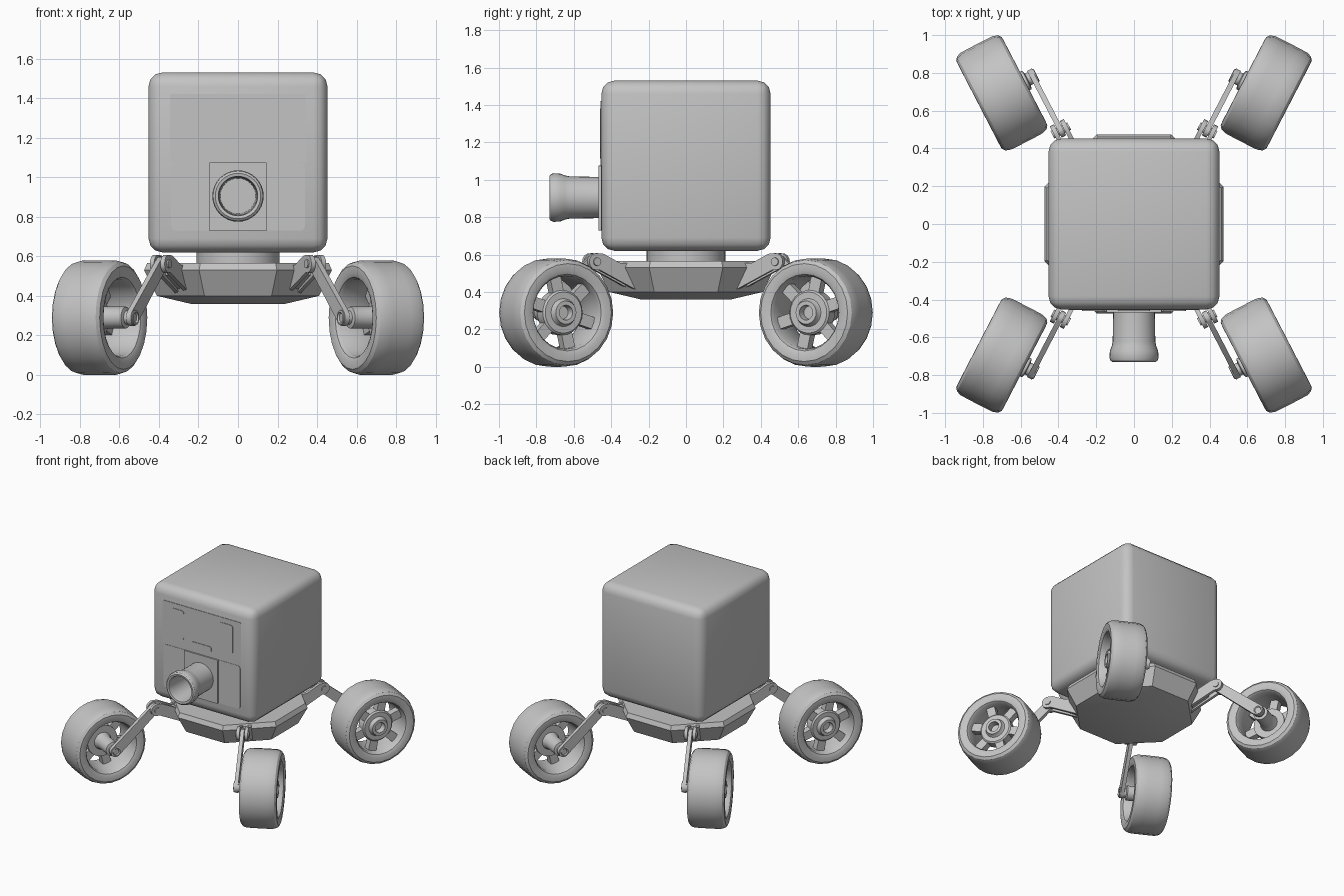
import bpy, bmesh
from math import sin, cos, pi, radians, atan2
from mathutils import Matrix, Vector

old = bpy.data.objects.get("Cube")
if old:
    bpy.data.objects.remove(old)

grey = bpy.data.materials.new("plain_grey")
grey.use_nodes = True
COLOUR = (0.55, 0.55, 0.55, 1)
grey.diffuse_color = COLOUR
grey.node_tree.nodes["Principled BSDF"].inputs["Base Color"].default_value = COLOUR
parts = []


def finish(bm, name, matrix=Matrix()):
    bm.transform(matrix)
    bmesh.ops.remove_doubles(bm, verts=bm.verts, dist=1e-5)
    bmesh.ops.recalc_face_normals(bm, faces=bm.faces)
    mesh = bpy.data.meshes.new(name)
    bm.to_mesh(mesh)
    bm.free()
    mesh.materials.append(grey)
    obj = bpy.data.objects.new(name, mesh)
    bpy.context.collection.objects.link(obj)
    parts.append(obj)
    return obj


def lathe(name, profile, sides, matrix=Matrix(), turn=0.0, closed=False):
    """Spin (radius, height) points about the local z axis."""
    bm = bmesh.new()
    rings = []
    for i in range(sides):
        a = turn + 2 * pi * i / sides
        rings.append([bm.verts.new((r * cos(a), r * sin(a), h)) for r, h in profile])
    n = len(profile)
    for i in range(sides):
        p, q = rings[i], rings[(i + 1) % sides]
        for j in range(n if closed else n - 1):
            k = (j + 1) % n
            bm.faces.new((p[j], q[j], q[k], p[k]))
    bmesh.ops.dissolve_degenerate(bm, edges=bm.edges, dist=1e-6)
    return finish(bm, name, matrix)


def plate(name, outline, low, high, matrix=Matrix()):
    """Extrude a flat outline along the local z axis."""
    bm = bmesh.new()
    bottom = [bm.verts.new((x, y, low)) for x, y in outline]
    top = [bm.verts.new((x, y, high)) for x, y in outline]
    bm.faces.new(bottom)
    bm.faces.new(top)
    for i in range(len(outline)):
        j = (i + 1) % len(outline)
        bm.faces.new((bottom[i], bottom[j], top[j], top[i]))
    return finish(bm, name, matrix)


def arc(cx, cy, r, start, end, steps=8):
    return [(cx + r * cos(start + (end - start) * i / steps),
             cy + r * sin(start + (end - start) * i / steps)) for i in range(steps + 1)]


def rounded(x0, x1, y0, y1, r):
    corners = ((x1 - r, y1 - r), (x0 + r, y1 - r), (x0 + r, y0 + r), (x1 - r, y0 + r))
    return [p for i, (x, y) in enumerate(corners)
            for p in arc(x, y, r, i * pi / 2, (i + 1) * pi / 2, 4)]


# Head: rounded cube
bm = bmesh.new()
bmesh.ops.create_cube(bm, size=1, matrix=Matrix.Translation((0, 0, 1.075)) @ Matrix.Diagonal((0.905, 0.905, 0.91, 1)))
bmesh.ops.bevel(bm, geom=bm.edges[:], offset=0.07, segments=3, profile=0.5, affect='EDGES')
finish(bm, "head")

# Face panels: local x, y become x, z and local z points out of the front
FACE = Matrix.Translation((0, -0.4525, 0)) @ Matrix.Rotation(pi / 2, 4, 'X')
plate("screen", rounded(-0.345, 0.345, 1.075, 1.42, 0.008), -0.01, 0.004, FACE)
plate("lower_panel", rounded(-0.338, 0.338, 0.73, 1.073, 0.025), -0.01, 0.003, FACE)
for name, side in (("right_eye", -1), ("left_eye", 1)):
    x = 0.215 * side
    plate(name, rounded(x - 0.06, x + 0.06, 1.15, 1.38, 0.02), 0, 0.008, FACE)
plate("mouth", rounded(-0.085, 0.085, 1.115, 1.16, 0.012), 0, 0.008, FACE)
plate("nose_plate", rounded(-0.147, 0.147, 0.728, 1.075, 0.006), -0.01, 0.015, FACE)

# Hollow nose tube with a flared rim
lathe("nose_tube", [(0.11, 0), (0.113, 0.17), (0.118, 0.195), (0.128, 0.22), (0.13, 0.255),
                    (0.125, 0.27), (0.115, 0.278), (0.1, 0.275), (0.095, 0.24), (0.09, 0.03), (0, 0.03)],
      32, FACE @ Matrix.Translation((0, 0.905, 0)))

# Neck and eight-sided chassis
lathe("neck", [(0, 0.54), (0.21, 0.54), (0.21, 0.64), (0, 0.64)], 32)
octagon = 1 / cos(pi / 8)
lathe("chassis", [(r * octagon, z) for r, z in
                  ((0, 0.36), (0.24, 0.36), (0.41, 0.4), (0.475, 0.53), (0.46, 0.565), (0, 0.565))],
      8, turn=pi / 8)

# Corner frame: local x runs along the wheel, y is up, z is the axle pointing outward
along = Vector((0.46, 0.888, 0)).normalized()
axle = Vector((along.y, -along.x, 0))
CORNER = Matrix.Identity(4)
for col, vec in enumerate((along, Vector((0, 0, 1)), axle, Vector((0.7, 0.694, 0.29)))):
    for row in range(3):
        CORNER[row][col] = vec[row]

TIRE = [(0.29, 0.05), (0.289, 0.095), (0.28, 0.122), (0.262, 0.136), (0.225, 0.137), (0.205, 0.128), (0.195, 0.11)]
TIRE += [(r, -t) for r, t in reversed(TIRE)]
HUB = [(0, 0.07), (0.035, 0.07), (0.04, 0.115), (0.062, 0.115), (0.068, 0.095), (0.075, 0.085),
       (0.11, 0.085), (0.12, 0.075), (0.12, 0.01), (0, 0.01)]
KNEE = (-0.32, 0.272)
ARM_T = -0.186
slope = atan2(KNEE[1], KNEE[0])
ARM = arc(0, 0, 0.042, slope - 3 * pi / 2, slope - pi / 2) + arc(*KNEE, 0.036, slope - pi / 2, slope + pi / 2)
EAR = arc(*KNEE, 0.046, radians(-110), radians(100)) + [(-0.36, 0.314), (-0.46, 0.265), (-0.6, 0.265),
                                                      (-0.6, 0.12), (-0.56, 0.12)]

for end, sy in (("front", -1), ("back", 1)):
    for side, sx in (("right", -1), ("left", 1)):
        tag = end + "_" + side + "_"
        M = Matrix.Diagonal((sx, sy, 1, 1)) @ CORNER

        # Wheel
        lathe(tag + "tire", TIRE, 24, M, closed=True)
        lathe(tag + "hub", HUB, 24, M)
        for i in range(6):
            spin = Matrix.Rotation(i * pi / 3 + 0.3, 4, 'Z')
            plate(tag + "spoke", [(0.1, -0.032), (0.2, -0.032), (0.2, 0.032), (0.1, 0.032)], 0.02, 0.075, M @ spin)
        lathe(tag + "axle", [(0, 0.02), (0.07, 0.02), (0.055, -0.03), (0.055, -0.15), (0.035, -0.155),
                             (0.035, -0.19)], 20, M)

        # Lower arm with end bolt
        plate(tag + "lower_arm", ARM, ARM_T - 0.014, ARM_T + 0.014, M)
        lathe(tag + "bolt", [(0.038, ARM_T), (0.038, ARM_T - 0.02), (0.028, ARM_T - 0.022),
                             (0.022, ARM_T - 0.014), (0, ARM_T - 0.014)], 16, M)

        # Forked upper link, its filler block and knee pin
        for offset in (-0.03, 0.03):
            plate(tag + "link_ear", EAR, ARM_T + offset - 0.012, ARM_T + offset + 0.012, M)
        plate(tag + "link_block", [(-0.4, 0.285), (-0.46, 0.258), (-0.6, 0.258), (-0.6, 0.13), (-0.55, 0.135), (-0.4, 0.215)],
              ARM_T - 0.03, ARM_T + 0.03, M)
        lathe(tag + "knee_pin", [(0, -0.05), (0.022, -0.05), (0.022, 0.05), (0, 0.05)], 16,
              M @ Matrix.Translation((*KNEE, ARM_T)))

# Smooth shading with sharp edges kept
for obj in bpy.context.selected_objects:
    obj.select_set(False)
for obj in parts:
    obj.select_set(True)
bpy.context.view_layer.objects.active = parts[0]
bpy.ops.object.shade_smooth_by_angle(angle=radians(32))
